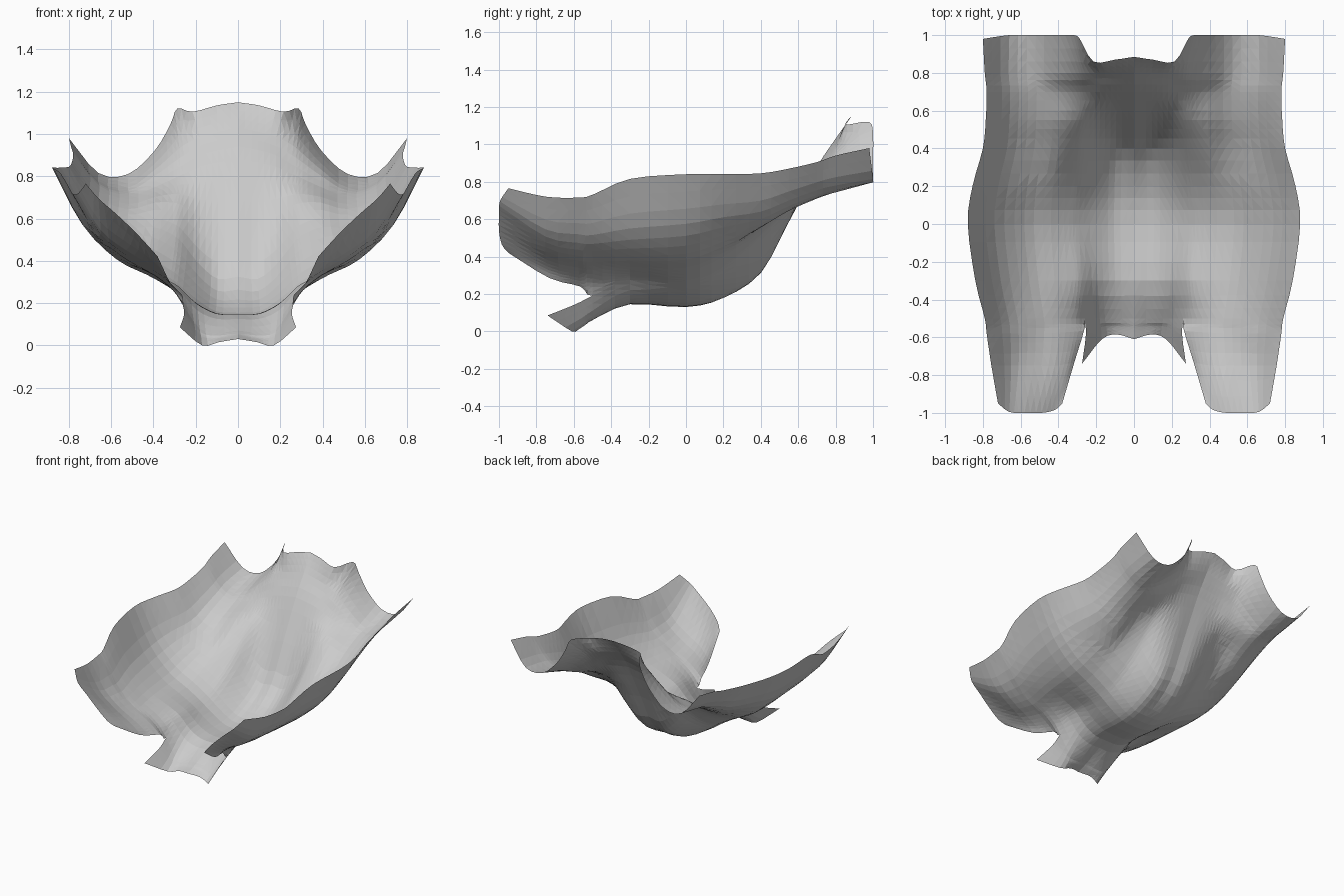
import bpy, bmesh
from mathutils import Vector

if "Cube" in bpy.data.objects:
    bpy.data.objects.remove(bpy.data.objects["Cube"])

STEPS = 3                                                # facets per lattice cell
ACROSS = (0, .12, .23, .33, .39, .5, .66, .84, 1)        # columns as fractions of half width

# Cross-sections of the right half: y, half width, heights from centre to rim
SECTIONS = (
    (-.50, .79, (.07, .06, .08, .19, .26, .33, .40, .515, .73)),
    (-.30, .84, (.145, .15, .195, .275, .305, .345, .405, .55, .815)),
    (.00, .88, (.13, .14, .19, .25, .285, .34, .415, .575, .84)),
    (.20, .855, (.18, .185, .25, .33, .365, .42, .48, .61, .84)),
    (.40, .80, (.325, .315, .385, .485, .525, .56, .56, .64, .845)),
    (.55, .785, (.60, .585, .61, .66, .675, .675, .645, .70, .87)),
    (.70, .78, (.88, .865, .845, .81, .79, .75, .71, .755, .905)),
    (.80, .79, (1.03, 1.01, .985, .945, .905, .83, .745, .78, .94)),
)
# Free edges
BACK = ((0, .885, 1.15), (.1, .87, 1.135), (.215, .86, 1.105), (.287, .98, 1.12),
        (.32, 1, 1.045), (.395, 1, .92), (.52, 1, .81), (.66, 1, .815), (.8, .98, .98))
LEG_END = ((.38, -.95, .42), (.42, -.985, .465), (.49, -1, .54),
           (.58, -1, .625), (.66, -.995, .695), (.72, -.95, .765))
LEG_MID = ((.315, -.73, .285), (.35, -.74, .33), (.42, -.75, .385),
           (.53, -.75, .45), (.65, -.75, .545), (.755, -.75, .72))
LEG_ROOT = ((.265, -.565, .24), (.315, -.57, .285), (.395, -.575, .34),
            (.52, -.58, .405), (.655, -.58, .52), (.78, -.58, .715))
TAB_END = ((0, -.61, .03), (.09, -.585, .015), (.17, -.61, 0), (.275, -.74, .085))
TAB_ROOT = ((0, -.55, .05), (.09, -.54, .035), (.175, -.545, .045), (.255, -.59, .145))


def vecs(points):
    return [Vector(p) for p in points]


def spline(pts, t):
    """Point on a smooth curve through pts, t counted in points."""
    i = min(int(t), len(pts) - 2)
    f = t - i
    b, c = pts[i], pts[i + 1]
    a = pts[i - 1] if i > 0 else b * 2 - c
    d = pts[i + 2] if i + 2 < len(pts) else c * 2 - b
    return (b * 2 + (c - a) * f + (a * 2 - b * 5 + c * 4 - d) * f ** 2
            + (b * 3 - a - c * 3 + d) * f ** 3) / 2


def patch(bm, rows, first, last):
    """Skin the lattice between two of its rows."""
    cols = len(rows[0])
    grid = []
    for j in range(first * STEPS, last * STEPS + 1):
        line = [spline([r[k] for r in rows], j / STEPS) for k in range(cols)]
        grid.append([bm.verts.new(spline(line, i / STEPS))
                     for i in range((cols - 1) * STEPS + 1)])
    for low, high in zip(grid, grid[1:]):
        for i in range(len(low) - 1):
            bm.faces.new((low[i], low[i + 1], high[i + 1], high[i]))


body = [[Vector((w * f, y, z)) for f, z in zip(ACROSS, zs)] for y, w, zs in SECTIONS]
leg = [vecs(LEG_END), vecs(LEG_MID), vecs(LEG_ROOT)]
tab = [vecs(TAB_END), vecs(TAB_ROOT)]
lead = tab[1][:3] + [(tab[1][3] + leg[2][0]) / 2] + leg[2][1:]

bm = bmesh.new()
patch(bm, [lead] + body + [vecs(BACK)], 1, len(body) + 1)       # main bowl
patch(bm, leg + [body[0][3:], body[1][3:]], 0, 3)               # front leg trough
patch(bm, tab + [body[0][:4], body[1][:4]], 0, 2)               # front centre tab

# Weld the patches along their shared seam
seam = [v for v in bm.verts if abs(v.co.y + .5) < .012]
bmesh.ops.remove_doubles(bm, verts=seam, dist=.008)
for v in bm.verts:
    if abs(v.co.x) < .005:
        v.co.x = 0
bmesh.ops.triangulate(bm, faces=bm.faces)

mesh = bpy.data.meshes.new("moulded_shell")
bm.to_mesh(mesh)
bm.free()
shell = bpy.data.objects.new("moulded_shell", mesh)
bpy.context.collection.objects.link(shell)

# Left half
mirror = shell.modifiers.new("left_half", 'MIRROR')
mirror.use_clip = True
mirror.merge_threshold = .002

grey = bpy.data.materials.new("light_grey")
grey.diffuse_color = (.6, .6, .6, 1)
grey.use_nodes = True
grey.node_tree.nodes["Principled BSDF"].inputs["Base Color"].default_value = grey.diffuse_color
mesh.materials.append(grey)
